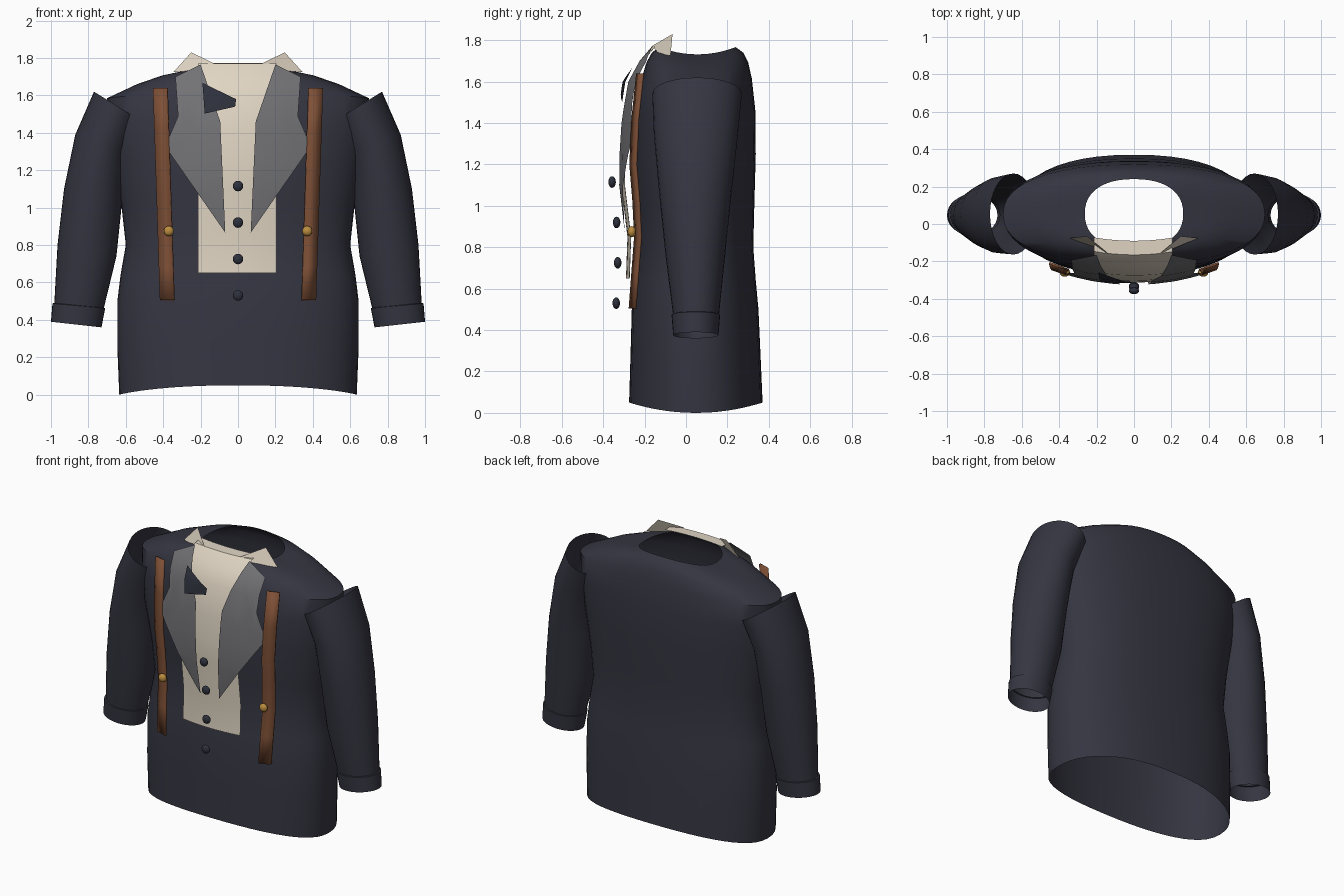
import bpy, bmesh, math
from mathutils import Vector

cube = bpy.data.objects.get("Cube")
if cube:
    bpy.data.objects.remove(cube, do_unlink=True)


def material(name, rgb):
    m = bpy.data.materials.new(name)
    m.use_nodes = True
    m.diffuse_color = (*rgb, 1)
    m.node_tree.nodes["Principled BSDF"].inputs["Base Color"].default_value = (*rgb, 1)
    return m


NAVY = material("navy cloth", (.036, .036, .054))
DARK = material("dark navy", (.027, .03, .045))
CREAM = material("cream cloth", (.75, .67, .55))
GREY = material("grey satin", (.17, .17, .18))
LEATHER = material("brown leather", (.21, .08, .037))
BRASS = material("brass", (.5, .27, .05))


def finish(bm, name, mat, smooth=True):
    me = bpy.data.meshes.new(name)
    bm.to_mesh(me)
    bm.free()
    me.materials.append(mat)
    ob = bpy.data.objects.new(name, me)
    bpy.context.collection.objects.link(ob)
    if smooth:
        bpy.ops.object.select_all(action='DESELECT')
        ob.select_set(True)
        bpy.context.view_layer.objects.active = ob
        bpy.ops.object.shade_smooth_by_angle(angle=math.radians(45))
    return ob


def lerp_table(table, t):
    """Piecewise linear lookup in a list of (key, value)."""
    for (a, va), (b, vb) in zip(table, table[1:]):
        if t <= b:
            return va + (vb - va) * max(0, (t - a) / (b - a))
    return table[-1][1]


def loft(rings, name, mat):
    """Open tube through rings of points listed anticlockwise, bottom to top."""
    bm = bmesh.new()
    loops = [[bm.verts.new(p) for p in r] for r in rings]
    n = len(loops[0])
    for lo, hi in zip(loops, loops[1:]):
        for i in range(n):
            j = (i + 1) % n
            bm.faces.new((lo[i], lo[j], hi[j], hi[i]))
    return finish(bm, name, mat)


def unit_ring(power, n=48):
    out = []
    for i in range(n):
        c, s = math.cos(math.tau * i / n), math.sin(math.tau * i / n)
        out.append((math.copysign(abs(c) ** (2 / power), c),
                    math.copysign(abs(s) ** (2 / power), s)))
    return out


# Jacket body: height, half width, front y, back y, rise at front and back
BODY = [(0, .635, -.275, .37, .05), (.25, .645, -.268, .36, .03),
        (.5, .645, -.262, .35, 0), (.64, .628, -.245, .337, 0),
        (.8, .6, -.225, .325, 0), (1, .622, -.235, .33, 0),
        (1.25, .665, -.255, .337, 0), (1.45, .695, -.24, .335, .01),
        (1.585, .7, -.215, .318, .03), (1.66, .54, -.19, .3, .035),
        (1.705, .41, -.165, .277, .035), (1.732, .263, -.13, .24, .035)]
rings = []
for z, hx, y0, y1, rise in BODY:
    rings.append([(hx * c, (y0 + y1) / 2 + (y1 - y0) / 2 * s, z + rise * s * s)
                  for c, s in unit_ring(2.3)])
loft(rings, "jacket_body", NAVY)

# Sleeves and cuffs: outer x, z, inner x, z, front y, back y
CUFF = [(1, .39, .73, .36, -.062, .157), (.992, .488, .71, .462, -.07, .165),
        (.982, .49, .717, .464, -.063, .16)]
SLEEVE = [CUFF[-1], (.965, .8, .65, .74, -.1, .19), (.93, 1.1, .62, 1.03, -.13, .22),
          (.87, 1.39, .59, 1.29, -.155, .25), (.77, 1.62, .52, 1.465, -.163, .27)]


def sleeve_part(table, side, name):
    rings = []
    for xo, zo, xi, zi, y0, y1 in table:
        ring = []
        for c, s in unit_ring(2, 32):
            t = (1 + c) / 2
            ring.append((side * (xi + (xo - xi) * t), (y0 + y1) / 2 + (y1 - y0) / 2 * s,
                         zi + (zo - zi) * t))
        rings.append(ring[::side])
    loft(rings, name, NAVY)


for side, word in ((1, "left"), (-1, "right")):
    sleeve_part(SLEEVE, side, word + "_sleeve")
    sleeve_part(CUFF, side, word + "_cuff")

# Shirt front: a strip that follows the chest and folds back at the neck
CHEST = [(.65, -.29), (.85, -.283), (1.1, -.313), (1.25, -.312), (1.4, -.303),
         (1.6, -.275), (1.7, -.225), (1.77, -.165)]
BOW = .4
bm = bmesh.new()
rows = []
for z, y in CHEST + [(1.772, -.09)]:
    row = []
    for i in range(9):
        x = -.213 + .42 * i / 8
        row.append(bm.verts.new((x, y + BOW * x * x, z)))
    rows.append(row)
for lo, hi in zip(rows, rows[1:]):
    for i in range(8):
        bm.faces.new((lo[i], lo[i + 1], hi[i + 1], hi[i]))
finish(bm, "shirt_front", CREAM)


def chest_plate(outline, lift, name, mat):
    """Flat outline in x and z, sliced and wrapped over the chest."""
    bm = bmesh.new()
    bm.faces.new([bm.verts.new((x, 0, z)) for x, z in outline])
    bmesh.ops.triangulate(bm, faces=bm.faces[:])
    cuts = [((0, 0, z), (0, 0, 1)) for z, _ in CHEST]
    cuts += [((x / 10, 0, 0), (1, 0, 0)) for x in range(-4, 5)]
    for co, no in cuts:
        bmesh.ops.bisect_plane(bm, geom=bm.verts[:] + bm.edges[:] + bm.faces[:],
                               plane_co=co, plane_no=no)
    bm.normal_update()
    for f in bm.faces:
        if f.normal.y > 0:
            f.normal_flip()
    for v in bm.verts:
        v.co.y = lerp_table(CHEST, v.co.z) + BOW * v.co.x ** 2 - lift
    finish(bm, name, mat)


# Lapels, collar wings, braces and brass studs, mirrored
LAPEL = [(.2, 1.765), (.335, 1.7), (.315, 1.41), (.39, 1.328), (.068, .866),
         (.14, 1.265), (.095, 1.46)]
WING = [(.13, -.165, 1.772), (.2, -.13, 1.735), (.345, -.075, 1.725), (.25, -.065, 1.83)]
BRACE = [(.505, -.258), (.68, -.245), (.85, -.232), (1.02, -.24), (1.2, -.255),
         (1.42, -.245), (1.64, -.222)]
for side, word in ((1, "left"), (-1, "right")):
    chest_plate([(side * x, z) for x, z in LAPEL], .012, word + "_lapel", GREY)

    bm = bmesh.new()
    bm.faces.new([bm.verts.new((side * x, y, z)) for x, y, z in WING][::side])
    finish(bm, word + "_collar_wing", CREAM, False)

    bm = bmesh.new()
    rows = []
    for z, y in BRACE:
        mid = .378 + .037 * (z - .505) / 1.135
        rows.append([bm.verts.new((side * (mid + d), y + .35 * d, z))
                     for d in (-.038 * side, .038 * side)])
    for lo, hi in zip(rows, rows[1:]):
        bm.faces.new((lo[0], lo[1], hi[1], hi[0]))
    brace = finish(bm, word + "_brace", LEATHER)
    mod = brace.modifiers.new("thickness", 'SOLIDIFY')
    mod.thickness = .012
    mod.offset = 0


def button(name, loc, scale, mat):
    bm = bmesh.new()
    bmesh.ops.create_uvsphere(bm, u_segments=16, v_segments=10, radius=1)
    bmesh.ops.scale(bm, vec=Vector(scale), verts=bm.verts)
    bmesh.ops.translate(bm, vec=Vector(loc), verts=bm.verts)
    finish(bm, name, mat)


for side, word in ((1, "left"), (-1, "right")):
    button(word + "_brass_stud", (side * .37, -.262, .875), (.027, .02, .027), BRASS)

# Shirt buttons
for i, y in enumerate((-.337, -.33, -.335, -.357)):
    button("shirt_button_%d" % (i + 1), (0, y, .53 + .195 * i), (.028, .018, .028), DARK)

# Loose half of the neck bow
chest_plate([(-.19, 1.667), (-.178, 1.503), (-.015, 1.54), (-.01, 1.58)],
            .032, "neck_bow", DARK)
